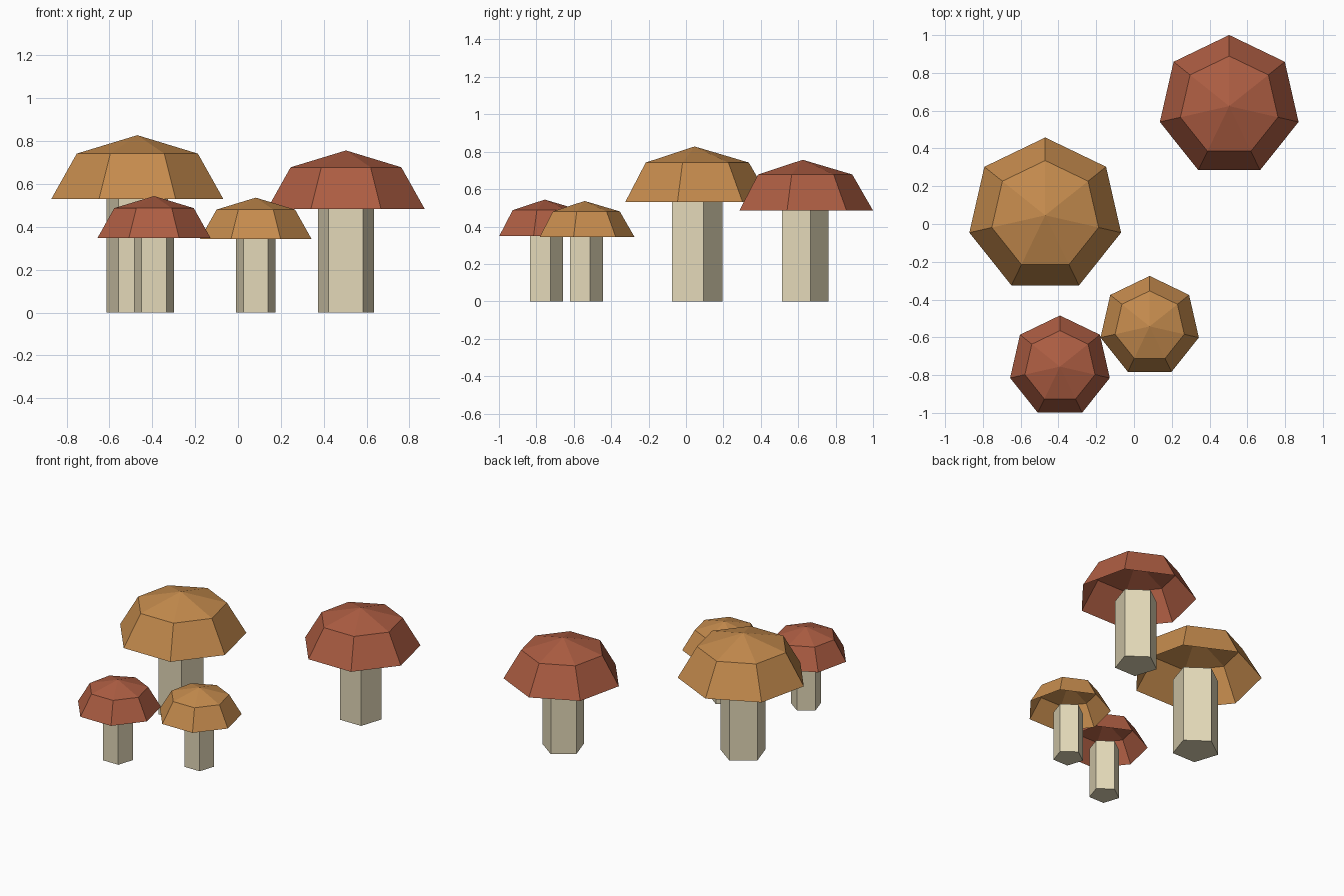
import bpy, bmesh
from math import pi, sin, cos

if "Cube" in bpy.data.objects:
    bpy.data.objects.remove(bpy.data.objects["Cube"])


def material(name, color):
    m = bpy.data.materials.new(name)
    m.diffuse_color = (*color, 1)
    m.use_nodes = True
    m.node_tree.nodes["Principled BSDF"].inputs["Base Color"].default_value = m.diffuse_color
    return m


RED = material("red_cap", (0.42, 0.11, 0.055, ))
OCHRE = material("ochre_cap", (0.56, 0.26, 0.075))
CREAM = material("cream_stem", (0.77, 0.69, 0.48))


def ring(bm, sides, radius, z):
    # Ring of vertices with one corner pointing to +y
    return [bm.verts.new((radius * cos(pi / 2 + 2 * pi * i / sides),
                          radius * sin(pi / 2 + 2 * pi * i / sides), z))
            for i in range(sides)]


def bridge(bm, low, high):
    n = len(low)
    for i in range(n):
        j = (i + 1) % n
        bm.faces.new((low[i], low[j], high[j], high[i]))


def finish(bm, name, mat, x, y):
    mesh = bpy.data.meshes.new(name)
    bm.to_mesh(mesh)
    bm.free()
    mesh.materials.append(mat)
    ob = bpy.data.objects.new(name, mesh)
    ob.location = (x, y, 0)
    bpy.context.collection.objects.link(ob)


def mushroom(name, x, y, s, cap_mat):
    # Five-sided stem, ending level with the cap rim
    bm = bmesh.new()
    low, high = ring(bm, 5, 0.15 * s, 0), ring(bm, 5, 0.15 * s, 0.53 * s)
    bridge(bm, low, high)
    bm.faces.new(low[::-1])
    bm.faces.new(high)
    finish(bm, name + "_stem", CREAM, x, y)

    # Seven-sided hollow cap: sloping skirt and a shallow crown, open below
    bm = bmesh.new()
    rim, shoulder = ring(bm, 7, 0.412 * s, 0.53 * s), ring(bm, 7, 0.29 * s, 0.742 * s)
    bridge(bm, rim, shoulder)
    apex = bm.verts.new((0, 0, 0.828 * s))
    for i in range(7):
        bm.faces.new((shoulder[i], shoulder[(i + 1) % 7], apex))
    finish(bm, name + "_cap", cap_mat, x, y)


mushroom("large_ochre", -0.47, 0.046, 1.0, OCHRE)
mushroom("large_red", 0.504, 0.624, 0.914, RED)
mushroom("small_ochre", 0.083, -0.542, 0.648, OCHRE)
mushroom("small_red", -0.392, -0.755, 0.657, RED)
